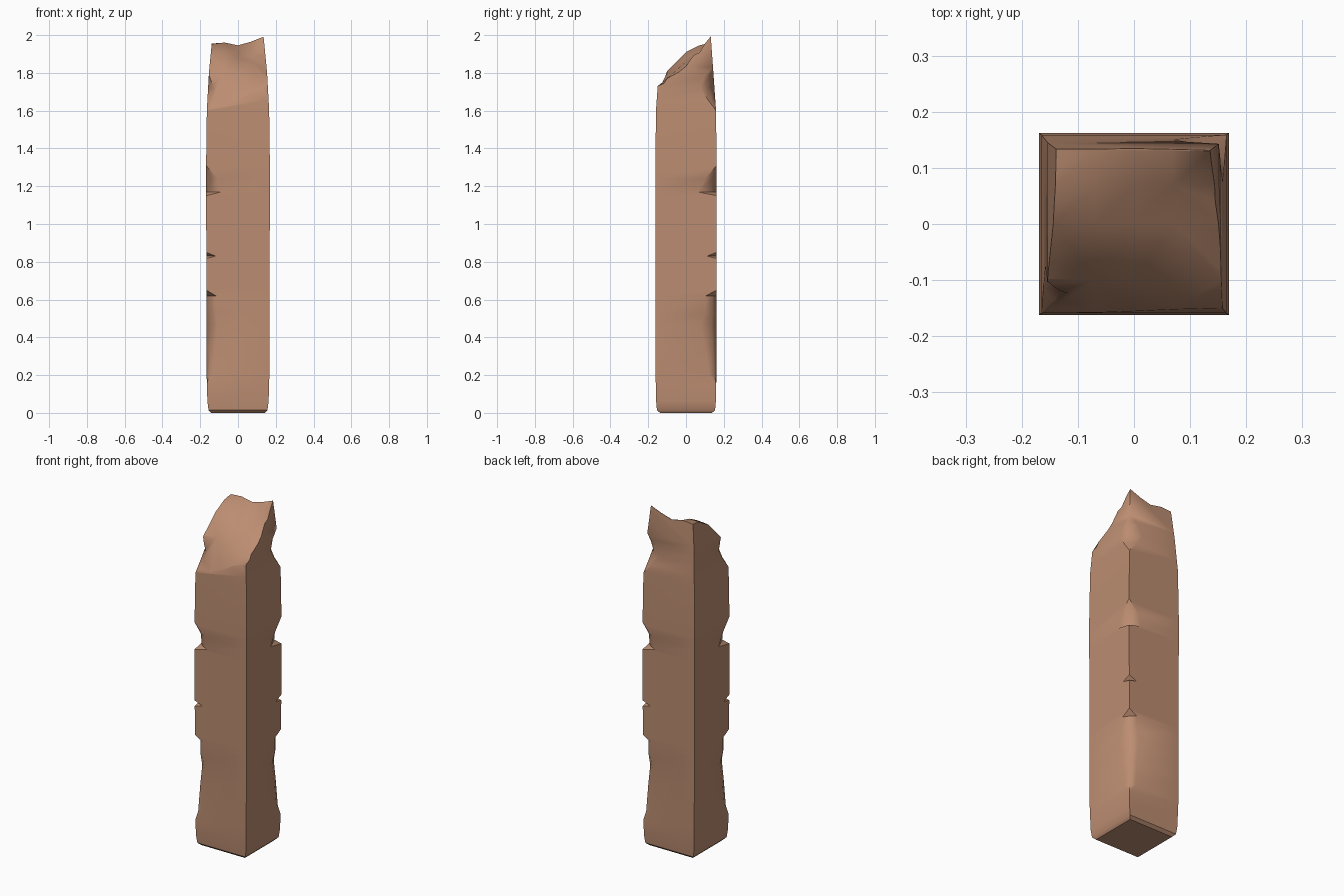
import bpy, bmesh, math

if "Cube" in bpy.data.objects:
    bpy.data.objects.remove(bpy.data.objects["Cube"])

wood = bpy.data.materials.new("warm brown wood")
wood.diffuse_color = (0.50, 0.265, 0.165, 1)
wood.use_nodes = True
wood.node_tree.nodes["Principled BSDF"].inputs["Base Color"].default_value = wood.diffuse_color


def lerp_table(table, z):
    """Linear lookup in rows of (z, values...)."""
    for p, q in zip(table, table[1:]):
        if p[0] <= z <= q[0]:
            t = (z - p[0]) / (q[0] - p[0])
            return [u + (v - u) * t for u, v in zip(p[1:], q[1:])]
    return list(table[-1][1:])


def make_object(name, bm):
    bmesh.ops.remove_doubles(bm, verts=bm.verts, dist=1e-5)
    bmesh.ops.recalc_face_normals(bm, faces=bm.faces)
    mesh = bpy.data.meshes.new(name)
    bm.to_mesh(mesh)
    bm.free()
    mesh.materials.append(wood)
    ob = bpy.data.objects.new(name, mesh)
    bpy.context.collection.objects.link(ob)
    return ob


# Post outline: height, half width, half depth
outline = [(0, .142, .138), (.015, .156, .154), (.06, .162, .158),
           (.2, .166, .161), (1.3, .169, .162), (1.6, .165, .159),
           (1.8, .154, .145), (2.08, .127, .125)]
# Chips on two opposite corners: height, width on side, width on front/back, depth
chips = [(0, 0, 0, 0), (.15, 0, 0, 0), (.2, .04, .04, .012), (.35, .06, .05, .02),
         (.47, .085, .06, .028), (.53, .06, .05, .022), (.62, .055, .05, .022),
         (.65, 0, 0, 0), (.817, 0, 0, 0), (.83, .05, .05, .016), (.85, 0, 0, 0),
         (1.15, 0, 0, 0), (1.17, .1, .08, .028), (1.24, .06, .06, .024),
         (1.31, 0, 0, 0), (1.6, 0, 0, 0), (1.66, .04, .05, .02),
         (1.72, .075, .09, .032), (1.78, .05, .06, .018), (1.83, 0, 0, 0),
         (2.08, 0, 0, 0)]


def section(z):
    hx, hy = lerp_table(outline, z)
    a, b, d = lerp_table(chips, z)
    half = [(hx, -hy), (hx, hy - a), (hx - d, hy - d), (hx - b, hy)]
    return [(x, y, z) for x, y in half] + [(-x, -y, z) for x, y in half]


# Post body, lofted through all the heights
bm = bmesh.new()
heights = sorted({r[0] for r in outline} | {r[0] for r in chips})
rings = [[bm.verts.new(p) for p in section(z)] for z in heights]
for lo, hi in zip(rings, rings[1:]):
    for i in range(8):
        j = (i + 1) % 8
        bm.faces.new((lo[i], lo[j], hi[j], hi[i]))
bm.faces.new(rings[0][::-1])
bm.faces.new(rings[-1])
post = make_object("broken_wooden_post", bm)

# Broken top: heights of the slanted surface on a coarse grid
xs = [-.2, -.07, 0, .07, .2]
slope = [(-.2, 1.54, 1.55, 1.58, 1.64, 1.71), (-.15, 1.62, 1.63, 1.66, 1.70, 1.745),
         (-.10, 1.79, 1.81, 1.80, 1.78, 1.765), (0, 1.90, 1.91, 1.88, 1.86, 1.82),
         (.07, 1.945, 1.945, 1.905, 1.89, 1.92), (.13, 1.95, 1.96, 1.945, 1.965, 2.017),
         (.2, 1.96, 1.97, 1.955, 1.975, 2.03)]
bm = bmesh.new()
grid = [[bm.verts.new((x, row[0], h)) for x, h in zip(xs, row[1:])] for row in slope]
for r, s in zip(grid, grid[1:]):
    for i in range(len(xs) - 1):
        bm.faces.new((r[i], r[i + 1], s[i + 1], s[i]))
up = bmesh.ops.extrude_face_region(bm, geom=bm.faces[:], use_keep_orig=True)
for v in up["geom"]:
    if isinstance(v, bmesh.types.BMVert):
        v.co.z = 2.4
cutter = make_object("top_break_cutter", bm)
cutter.hide_render = True

# Cut the top and shade
cut = post.modifiers.new("break", 'BOOLEAN')
cut.operation, cut.solver, cut.object = 'DIFFERENCE', 'EXACT', cutter
bpy.context.view_layer.objects.active = post
post.select_set(True)
bpy.ops.object.modifier_apply(modifier=cut.name)
bpy.data.objects.remove(cutter)
post.select_set(True)
bpy.ops.object.shade_smooth_by_angle(angle=math.radians(40))
